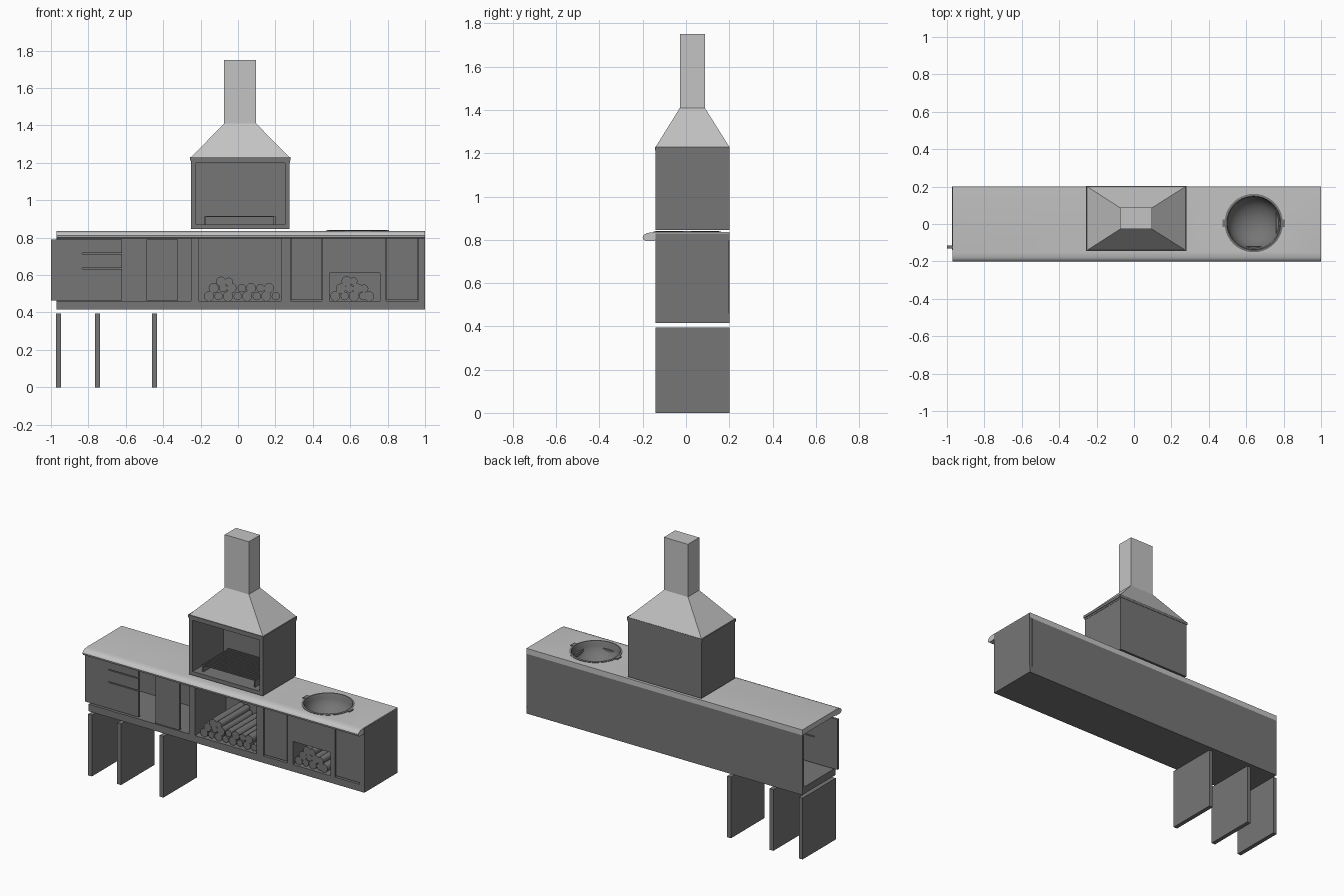
import bpy, bmesh, math
from mathutils import Matrix, Vector

cube = bpy.data.objects.get("Cube")
if cube:
    bpy.data.objects.remove(cube, do_unlink=True)


def material(name, v):
    m = bpy.data.materials.new(name)
    m.use_nodes = True
    m.diffuse_color = (v, v, v, 1)
    m.node_tree.nodes["Principled BSDF"].inputs["Base Color"].default_value = (v, v, v, 1)
    return m


LIGHT = material("light_grey", 0.55)
DARK = material("dark_grey", 0.18)


def finish(name, bm, mat, smooth=False):
    bmesh.ops.recalc_face_normals(bm, faces=bm.faces)
    me = bpy.data.meshes.new(name)
    bm.to_mesh(me)
    bm.free()
    ob = bpy.data.objects.new(name, me)
    bpy.context.collection.objects.link(ob)
    me.materials.append(mat)
    if smooth:
        bpy.ops.object.select_all(action="DESELECT")
        ob.select_set(True)
        bpy.context.view_layer.objects.active = ob
        bpy.ops.object.shade_smooth_by_angle(angle=math.radians(40))
    return ob


def add_box(bm, x, y, z):
    size = Vector((x[1] - x[0], y[1] - y[0], z[1] - z[0]))
    mid = Vector((x[0] + x[1], y[0] + y[1], z[0] + z[1])) / 2
    bmesh.ops.create_cube(bm, size=1, matrix=Matrix.Translation(mid) @ Matrix.Diagonal(size).to_4x4())


def boxes(name, mat, *parts):
    bm = bmesh.new()
    for part in parts:
        add_box(bm, *part)
    return finish(name, bm, mat)


F, B = -0.14, 0.2            # front and back of the cabinet
FRONT, DEPTH = (F, -0.12), (-0.12, 0.18)
FLOOR, TOP = 0.46, 0.80

# Cabinet shell, open at the right-hand end
boxes("cabinet_base", DARK, ((-0.97, 1.0), (F, B), (0.415, FLOOR)))
boxes("cabinet_back", DARK, ((-0.97, 0.98), (0.18, B), (FLOOR, TOP)))
boxes("cabinet_end", DARK, ((0.98, 1.0), (F, 0.199), (FLOOR, 0.83)))
boxes("front_posts", DARK, *[(x, FRONT, (FLOOR, TOP)) for x in
      ((-0.25, -0.21), (0.23, 0.28), (0.45, 0.49), (0.76, 0.79), (0.965, 0.98))])
boxes("front_panel", DARK, ((0.49, 0.76), FRONT, (0.61, TOP)))
boxes("dividers", DARK, *[(x, DEPTH, (FLOOR, TOP)) for x in
      ((-0.25, -0.21), (0.23, 0.25), (0.47, 0.49), (0.76, 0.78))])

# Doors and drawer fronts
for name, x in (("middle_door", (0.284, 0.446)), ("end_door", (0.794, 0.962))):
    boxes(name, DARK, (x, (-0.136, -0.122), (0.468, 0.795)))
boxes("sliding_door", DARK, ((-0.49, -0.32), (F, -0.125), (0.465, 0.79)))
boxes("drawer_fronts", DARK,
      ((-1.0, -0.835), (-0.13, -0.115), (0.465, 0.79)),
      *[((-0.835, -0.62), (-0.13, -0.115), z) for z in
        ((0.465, 0.632), (0.638, 0.712), (0.718, 0.79))])

# Support panels under the open end
boxes("support_panels", DARK, *[((x, x + 0.027), (F, B), (0, 0.395))
                                for x in (-0.972, -0.764, -0.461)])

# Worktop with a rounded nose
bm = bmesh.new()
profile = [(B, TOP), (B, 0.835), (-0.155, 0.835), (-0.18, 0.831), (-0.195, 0.823), (-0.2, 0.812),
           (-0.196, 0.8), (-0.185, 0.795), (-0.15, 0.795), (F, TOP)]
face = bm.faces.new([bm.verts.new((-0.97, y, z)) for y, z in profile])
ext = bmesh.ops.extrude_face_region(bm, geom=[face])
bmesh.ops.translate(bm, vec=(1.969, 0, 0), verts=[v for v in ext["geom"] if isinstance(v, bmesh.types.BMVert)])
worktop = finish("worktop", bm, LIGHT, True)

# Round hole for the basin
CX, CY, R = 0.64, 0.005, 0.152
bm = bmesh.new()
bmesh.ops.create_cone(bm, cap_ends=True, segments=40, radius1=R, radius2=R, depth=0.2,
                      matrix=Matrix.Translation((CX, CY, 0.82)))
cutter = finish("basin_cutter", bm, DARK)
cutter.hide_render = True
mod = worktop.modifiers.new("basin_hole", "BOOLEAN")
mod.operation, mod.solver, mod.object = "DIFFERENCE", "EXACT", cutter
bpy.ops.object.select_all(action="DESELECT")
worktop.select_set(True)
bpy.context.view_layer.objects.active = worktop
bpy.ops.object.modifier_move_to_index(modifier=mod.name, index=0)
bpy.ops.object.modifier_apply(modifier=mod.name)
bpy.data.objects.remove(cutter, do_unlink=True)

# Basin: lathed rim and bowl
bm = bmesh.new()
curve = [(R, 0.825), (R + 0.004, 0.838), (R - 0.008, 0.84), (R - 0.012, 0.832)]
for i in range(1, 9):
    a = i / 8 * math.pi / 2
    curve.append(((R - 0.012) * math.cos(a), 0.832 - 0.11 * math.sin(a)))
verts = [bm.verts.new((CX + r, CY, z)) for r, z in curve]
edges = [bm.edges.new(pair) for pair in zip(verts, verts[1:])]
bmesh.ops.spin(bm, geom=verts + edges, cent=(CX, CY, 0), axis=(0, 0, 1), angle=math.tau, steps=40)
bmesh.ops.remove_doubles(bm, verts=bm.verts, dist=0.0005)
finish("basin", bm, DARK, True)
boxes("basin_lugs", DARK, *[((CX + s * 0.155 - 0.013, CX + s * 0.155 + 0.013),
                             (CY - 0.02, CY + 0.02), (0.832, 0.841)) for s in (-1, 1)])


# Stacked firewood
def logs(name, rows):
    bm = bmesh.new()
    for z, xs in rows:
        for i, x in enumerate(xs):
            r = 0.027 - 0.005 * (i % 2)
            pos = Matrix.Translation((x, 0.02, z)) @ Matrix.Rotation(math.pi / 2, 4, "X")
            bmesh.ops.create_cone(bm, cap_ends=True, segments=12, radius1=r, radius2=r,
                                  depth=0.29, matrix=pos)
    finish(name, bm, DARK, True)


logs("large_log_pile", ((0.487, [-0.155 + 0.051 * i for i in range(8)]),
                        (0.53, (-0.13, -0.08, -0.035, 0.02, 0.07, 0.12, 0.165)),
                        (0.565, (-0.09, -0.05))))
logs("small_log_pile", ((0.487, [0.52 + 0.05 * i for i in range(5)][:4] + [0.70]),
                        (0.528, (0.55, 0.595, 0.64, 0.675)), (0.567, (0.58, 0.617))))

# Firebox
X0, X1, Z0, Z1 = -0.25, 0.275, 0.845, 1.2
boxes("firebox", DARK,
      ((X0, X1), (F, B), (Z0, 0.87)),
      ((X0, X1), (0.175, B), (0.87, Z1)),
      ((X0, X0 + 0.025), (F, 0.175), (0.87, Z1)),
      ((X1 - 0.025, X1), (F, 0.175), (0.87, Z1)))
boxes("firebox_cornice", DARK,
      ((X0 - 0.002, X1 + 0.002), (F - 0.001, B), (Z1, 1.212)),
      ((X0 - 0.006, X1 + 0.006), (F - 0.004, B + 0.002), (1.212, 1.23)))

# Grill grate
slats = [((-0.18, 0.2), (-0.11 + 0.02 * i, -0.1 + 0.02 * i), (0.91, 0.917)) for i in range(14)]
rails = [((x, x + 0.01), (-0.11, 0.16), (0.87, 0.91)) for x in (-0.18, 0.19)]
boxes("grill_grate", DARK, *slats, *rails)

# Tapered hood and chimney
bm = bmesh.new()
add_box(bm, (X0, X1), (F, B), (1.23, 1.41))
for v in bm.verts:
    if v.co.z > 1.3:
        v.co.x = -0.075 if v.co.x < 0 else 0.097
        v.co.y = -0.028 if v.co.y < 0 else 0.087
finish("hood", bm, LIGHT)
boxes("chimney", LIGHT, ((-0.075, 0.097), (-0.028, 0.087), (1.41, 1.75)))
